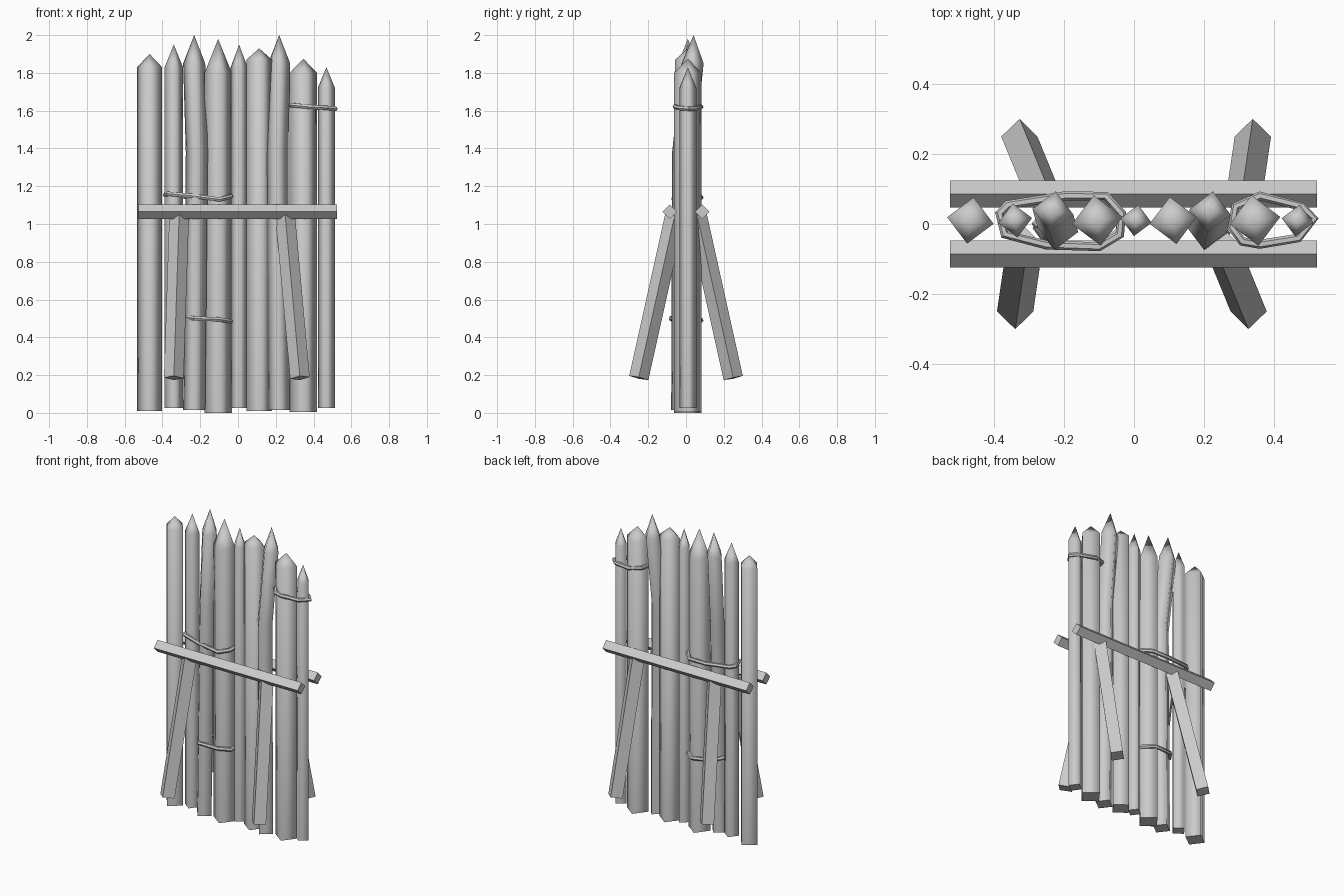
import bpy, bmesh, math
from mathutils import Vector

cube = bpy.data.objects.get("Cube")
if cube:
    bpy.data.objects.remove(cube, do_unlink=True)

wood = bpy.data.materials.new("grey wood")
wood.use_nodes = True
GREY = (0.6, 0.6, 0.6, 1)
wood.diffuse_color = GREY
wood.node_tree.nodes["Principled BSDF"].inputs["Base Color"].default_value = GREY


def add_object(name, bm):
    bmesh.ops.recalc_face_normals(bm, faces=bm.faces)
    mesh = bpy.data.meshes.new(name)
    bm.to_mesh(mesh)
    bm.free()
    mesh.materials.append(wood)
    obj = bpy.data.objects.new(name, mesh)
    bpy.context.collection.objects.link(obj)
    return obj


# Four-sided stake: stacked diamond rings (centre, radius) closed by a point
def stake(name, rings, tip, turn):
    bm = bmesh.new()
    loops = []
    for (x, y, z), r in rings:
        angles = [math.radians(turn + 90 * i) for i in range(4)]
        loops.append([bm.verts.new((x + r * math.cos(a), y + r * math.sin(a), z)) for a in angles])
    base = bm.faces.new(loops[0])
    point = bm.verts.new(tip)
    for i in range(4):
        j = (i + 1) % 4
        for low, high in zip(loops, loops[1:]):
            bm.faces.new((low[i], low[j], high[j], high[i])).smooth = True
        bm.faces.new((loops[-1][i], loops[-1][j], point)).smooth = True
    for e in base.edges:
        e.smooth = False
    return add_object(name, bm)


# Square beam between two points, standing on its edge
def beam(name, start, end, r):
    a, b = Vector(start), Vector(end)
    axis = (b - a).normalized()
    side = axis.cross(Vector((0, 1, 0))).normalized()
    up = axis.cross(side)
    bm = bmesh.new()
    ends = [[bm.verts.new(p + d * r) for d in (side, up, -side, -up)] for p in (a, b)]
    bm.faces.new(ends[0])
    bm.faces.new(ends[1])
    for i in range(4):
        j = (i + 1) % 4
        bm.faces.new((ends[0][i], ends[0][j], ends[1][j], ends[1][i]))
    return add_object(name, bm)


# Closed rope loop swept along a polygon path
def rope(name, points, r=0.013):
    curve = bpy.data.curves.new(name, "CURVE")
    curve.dimensions = "3D"
    curve.bevel_depth = r
    curve.bevel_resolution = 1
    spline = curve.splines.new("POLY")
    spline.points.add(len(points) - 1)
    for p, co in zip(spline.points, points):
        p.co = (*co, 1)
    spline.use_cyclic_u = True
    curve.materials.append(wood)
    obj = bpy.data.objects.new(name, curve)
    bpy.context.collection.objects.link(obj)
    bpy.ops.object.select_all(action="DESELECT")
    obj.select_set(True)
    bpy.context.view_layer.objects.active = obj
    bpy.ops.object.convert(target="MESH")
    bpy.ops.object.shade_smooth_by_angle(angle=math.radians(50))


# Palisade stakes: x, radius, foot, shoulder, tip, bend of the middle (0 = straight)
stakes = [
    (-0.468, 0.067, 0.01, 1.83, 1.90, 0),
    (-0.34, 0.049, 0.025, 1.83, 1.95, 0),
    (-0.232, 0.059, 0.015, 1.85, 2.0, 0.014),
    (-0.105, 0.073, 0, 1.80, 1.98, 0),
    (0.006, 0.045, 0.025, 1.83, 1.95, 0),
    (0.112, 0.068, 0.01, 1.87, 1.93, 0),
    (0.218, 0.059, 0.015, 1.85, 2.0, -0.01),
    (0.346, 0.073, 0.005, 1.80, 1.875, 0),
    (0.468, 0.046, 0.025, 1.72, 1.83, 0),
]
for n, (x, r, foot, shoulder, top, bend) in enumerate(stakes, 1):
    if bend:
        rings = [((x, -0.02, foot), r), ((x + bend, -0.015, 1.38), r), ((x, 0.035, shoulder), r)]
        tip = (x, 0.04, top)
    else:
        rings = [((x, 0.01, foot), r), ((x, 0.01, shoulder), r)]
        tip = (x, 0.01, top)
    stake(f"stake_{n}", rings, tip, -8 if n % 2 else 8)

# Cross rails and splayed braces, repeated by a half turn
for side, s in (("front", 1), ("back", -1)):
    beam(f"{side}_rail", (-0.527, -0.086 * s, 1.065), (0.523, -0.086 * s, 1.065), 0.039)
    beam(f"{side}_brace_a", (-0.34 * s, -0.25 * s, 0.185), (-0.312 * s, -0.06 * s, 1.04), 0.052)
    beam(f"{side}_brace_b", (0.328 * s, -0.25 * s, 0.185), (0.25 * s, -0.06 * s, 1.04), 0.052)

# Rope ties
rope("middle_tie", [(-0.385, 0.03, 1.155), (-0.37, -0.03, 1.16), (-0.25, -0.06, 1.15),
                    (-0.1, -0.065, 1.13), (-0.04, -0.03, 1.145), (-0.035, 0.03, 1.15),
                    (-0.08, 0.08, 1.14), (-0.2, 0.08, 1.14), (-0.36, 0.055, 1.15)])
rope("lower_tie", [(-0.28, 0.0, 0.51), (-0.23, -0.08, 0.5), (-0.1, -0.07, 0.495),
                   (-0.04, -0.02, 0.485), (-0.04, 0.03, 0.485), (-0.1, 0.08, 0.49), (-0.23, 0.06, 0.5)])
rope("upper_tie", [(0.28, -0.01, 1.63), (0.31, -0.05, 1.627), (0.36, -0.058, 1.622),
                   (0.47, -0.04, 1.615), (0.515, 0.015, 1.61), (0.48, 0.05, 1.612),
                   (0.36, 0.08, 1.62), (0.29, 0.05, 1.628)])
